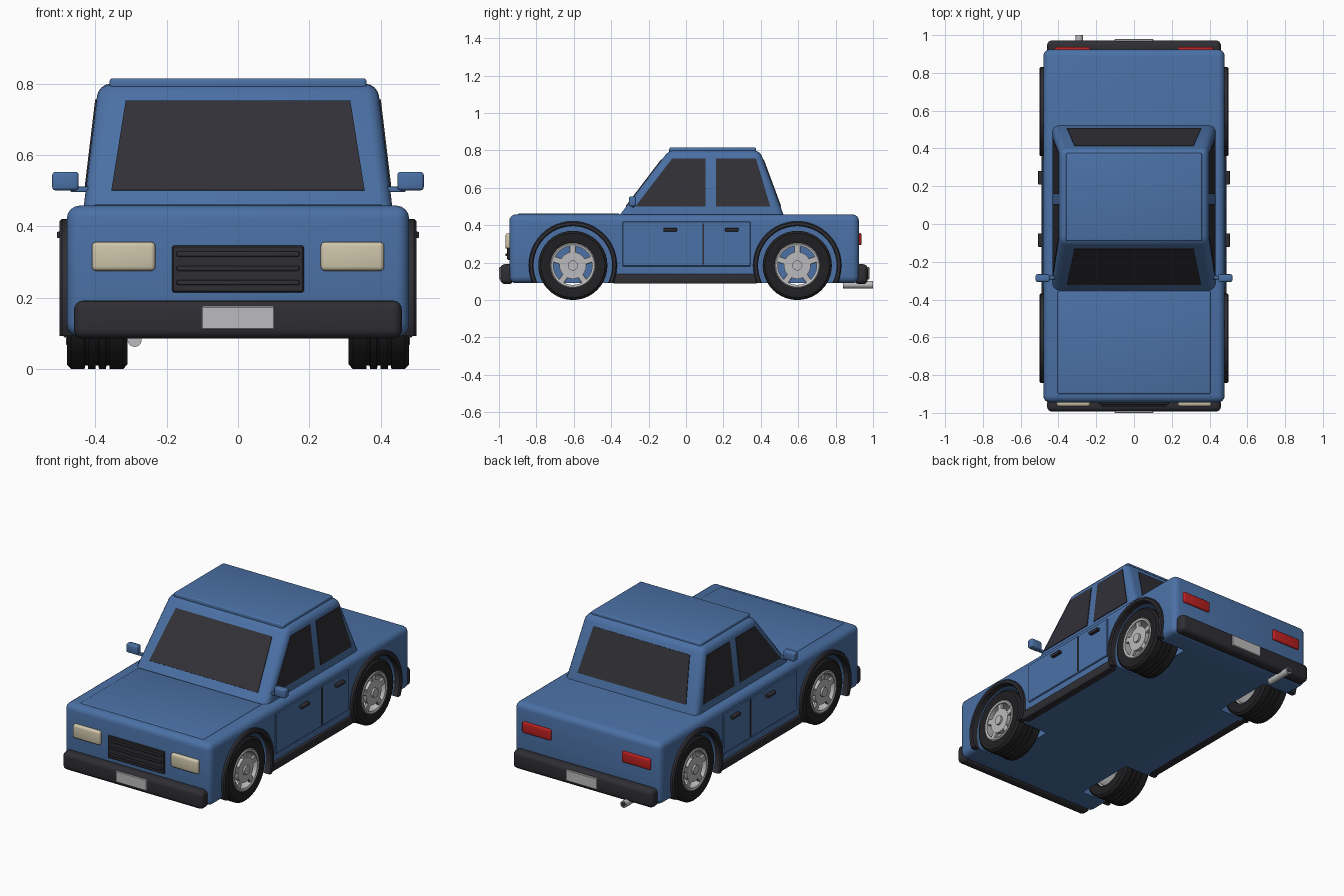
import bpy, bmesh, math
from mathutils import Vector, Matrix

old = bpy.data.objects.get("Cube")
if old:
    bpy.data.objects.remove(old, do_unlink=True)


def material(name, r, g, b):
    m = bpy.data.materials.new(name)
    m.use_nodes = True
    m.diffuse_color = (r, g, b, 1)
    m.node_tree.nodes["Principled BSDF"].inputs["Base Color"].default_value = (r, g, b, 1)
    return m


BLUE = material("blue paint", 0.07, 0.165, 0.38)
TRIM = material("dark trim", 0.027, 0.027, 0.034)
GLASS = material("dark glass", 0.03, 0.03, 0.038)
RUBBER = material("black rubber", 0.015, 0.015, 0.017)
METAL = material("light metal", 0.5, 0.5, 0.51)
LAMP = material("cream lamp", 0.62, 0.56, 0.40)
RED = material("red lamp", 0.5, 0.015, 0.015)
parts = []


def finish(bm, name, mat):
    bmesh.ops.recalc_face_normals(bm, faces=bm.faces)
    mesh = bpy.data.meshes.new(name)
    bm.to_mesh(mesh)
    bm.free()
    mesh.materials.append(mat)
    ob = bpy.data.objects.new(name, mesh)
    bpy.context.collection.objects.link(ob)
    parts.append(ob)
    return ob


def box(name, x, y, z, mat, bevel=0.0, top=None, segments=3):
    """Box from ranges; top gives the x and y ranges of a tapered upper face."""
    bm = bmesh.new()
    bmesh.ops.create_cube(bm, size=1)
    for v in bm.verts:
        tx, ty = top if top and v.co.z > 0 else (x, y)
        v.co = (tx[v.co.x > 0], ty[v.co.y > 0], z[v.co.z > 0])
    if bevel:
        bmesh.ops.bevel(bm, geom=bm.edges[:], offset=bevel, segments=segments,
                        profile=0.5, affect='EDGES')
    return finish(bm, name, mat)


def sided(s, a, b):
    return tuple(sorted((s * a, s * b)))


def panel(name, points, mat, half=0.004):
    """Thin plate straddling a flat outline."""
    bm = bmesh.new()
    face = bm.faces.new([bm.verts.new(p) for p in points])
    face.normal_update()
    n = face.normal.copy()
    bmesh.ops.translate(bm, verts=bm.verts[:], vec=-n * half)
    new = bmesh.ops.extrude_face_region(bm, geom=[face])["geom"]
    verts = [g for g in new if isinstance(g, bmesh.types.BMVert)]
    bmesh.ops.translate(bm, verts=verts, vec=n * half * 2)
    return finish(bm, name, mat)


def lathe(name, profile, centre, mat, steps=40, floor=None):
    """Spin a closed (x, radius) profile about an axis along x."""
    bm = bmesh.new()
    rings = []
    for i in range(steps):
        a = math.tau * i / steps
        rings.append([bm.verts.new(Vector(centre) + Vector((px, r * math.sin(a), r * math.cos(a))))
                      for px, r in profile])
    n = len(profile)
    for i in range(steps):
        p, q = rings[i], rings[(i + 1) % steps]
        for j in range(n):
            k = (j + 1) % n
            bm.faces.new((p[j], p[k], q[k], q[j]))
    if floor is not None:
        cut = bmesh.ops.bisect_plane(bm, geom=bm.verts[:] + bm.edges[:] + bm.faces[:],
                                     plane_co=(0, 0, floor), plane_no=(0, 0, -1), clear_outer=True)
        edges = [g for g in cut["geom_cut"] if isinstance(g, bmesh.types.BMEdge)]
        bmesh.ops.holes_fill(bm, edges=edges)
    return finish(bm, name, mat)


def cylinder(name, centre, radius, depth, axis, mat, sides=24):
    bm = bmesh.new()
    turn = Matrix.Rotation(math.pi / 2, 4, 'Y' if axis == 'x' else 'X')
    bmesh.ops.create_cone(bm, cap_ends=True, segments=sides, radius1=radius, radius2=radius,
                          depth=depth, matrix=Matrix.Translation(centre) @ turn)
    return finish(bm, name, mat)


# Lower body with wheel wells
AXLES = {"front": -0.605, "rear": 0.595}
HUB_Z = 0.185
body = box("body", (-0.48, 0.48), (-0.945, 0.925), (0.09, 0.458), BLUE, 0.036, segments=4)
bpy.context.view_layer.objects.active = body
for y in AXLES.values():
    for s in (1, -1):
        well = cylinder("well_cutter", (s * 0.45, y, HUB_Z), 0.212, 0.32, 'x', BLUE, 40)
        well.hide_render = True
        mod = body.modifiers.new("well", 'BOOLEAN')
        mod.operation, mod.solver, mod.object = 'DIFFERENCE', 'EXACT', well
        bpy.ops.object.modifier_apply(modifier=mod.name)
        parts.remove(well)
        bpy.data.objects.remove(well, do_unlink=True)

# Cabin, roof and hood
Z0, Z1 = 0.42, 0.80


def side_x(z):
    return 0.432 - 0.12 * (z - 0.46)


def front_y(z):
    return -0.35 + 0.76 * (z - 0.46)


def back_y(z):
    return 0.52 - 0.37 * (z - 0.46)


def cabin_range(z):
    return (-side_x(z), side_x(z)), (front_y(z), back_y(z))


box("cabin", *cabin_range(Z0), (Z0, Z1), BLUE, 0.034, top=cabin_range(Z1), segments=4)
box("roof_panel", (-0.36, 0.36), (-0.09, 0.375), (0.785, 0.815), BLUE, 0.008)
box("hood", (-0.405, 0.405), (-0.90, -0.355), (0.437, 0.463), BLUE, 0.008)

# Windows lying on the cabin faces
for name, depth in (("windshield", front_y), ("rear_window", back_y)):
    panel(name, [(x, depth(z), z) for x, z in
                 ((-0.355, 0.50), (0.355, 0.50), (0.315, 0.75), (-0.315, 0.75))], GLASS)
SIDE_GLASS = {
    "front": ((-0.27, 0.50), (0.105, 0.50), (0.105, 0.755), (-0.075, 0.755)),
    "rear": ((0.16, 0.50), (0.45, 0.50), (0.375, 0.755), (0.16, 0.755)),
}

for s, side in ((1, "left"), (-1, "right")):
    for end, outline in SIDE_GLASS.items():
        panel(f"{side}_{end}_window", [(s * side_x(z), y, z) for y, z in outline], GLASS)

    # Doors, handles and sills
    box(f"{side}_doors", sided(s, 0.46, 0.487), (-0.34, 0.345), (0.18, 0.42), BLUE, 0.004, segments=1)
    box(f"{side}_door_gap", sided(s, 0.48, 0.489), (0.087, 0.097), (0.19, 0.41), TRIM)
    for y in (-0.085, 0.245):
        box(f"{side}_door_handle", sided(s, 0.48, 0.508), (y - 0.036, y + 0.036),
            (0.367, 0.385), TRIM, 0.004)
    box(f"{side}_sill", sided(s, 0.44, 0.49), (-0.39, 0.38), (0.088, 0.14), TRIM, 0.006)

    # Mirrors
    box(f"{side}_mirror_arm", sided(s, 0.40, 0.47), (-0.293, -0.273), (0.496, 0.511), BLUE, 0.004)
    box(f"{side}_mirror", sided(s, 0.447, 0.521), (-0.306, -0.266), (0.501, 0.553), BLUE, 0.009)

    # Lamps
    box(f"{side}_headlight", sided(s, 0.232, 0.41), (-0.965, -0.92), (0.275, 0.356), LAMP, 0.012)
    box(f"{side}_tail_light", sided(s, 0.232, 0.42), (0.90, 0.938), (0.293, 0.358), RED, 0.009)

    # Arches and wheels
    for end, y in AXLES.items():
        hub = (0, y, HUB_Z)
        label = f"{side}_{end}"
        lathe(f"{label}_arch", [(s * x, r) for x, r in
              ((0.46, 0.21), (0.494, 0.21), (0.50, 0.216), (0.50, 0.23), (0.494, 0.236), (0.46, 0.236))],
              hub, TRIM, 48, floor=0.092)
        tread = [(0.31, 0.12), (0.31, 0.172), (0.322, 0.185)]
        for groove in (0.365, 0.395, 0.425):
            tread += [(groove - 0.005, 0.185), (groove - 0.004, 0.176),
                      (groove + 0.004, 0.176), (groove + 0.005, 0.185)]
        tread += [(0.468, 0.185), (0.48, 0.172), (0.48, 0.135), (0.474, 0.118)]
        lathe(f"{label}_tyre", [(s * x, r) for x, r in tread], hub, RUBBER)
        lathe(f"{label}_rim", [(s * x, r) for x, r in
              ((0.33, 0.108), (0.33, 0.121), (0.478, 0.121), (0.482, 0.116), (0.478, 0.104))],
              hub, METAL)
        cylinder(f"{label}_hub_disc", (s * 0.463, y, HUB_Z), 0.072, 0.022, 'x', METAL, 32)
        cylinder(f"{label}_hub_cap", (s * 0.47, y, HUB_Z), 0.027, 0.03, 'x', METAL, 20)
        for i in range(5):
            spoke = box(f"{label}_spoke", sided(s, 0.455, 0.473), (-0.017, 0.017),
                        (0.05, 0.112), METAL, 0.003, segments=1)
            spoke.data.transform(Matrix.Translation(hub) @ Matrix.Rotation(math.tau * i / 5, 4, 'X'))

# Bumpers and blank plates
for name, y, plate in (("front", (-0.993, -0.922), (-1.0, -0.98)), ("rear", (0.90, 0.972), (0.96, 0.98))):
    box(f"{name}_bumper", (-0.46, 0.46), y, (0.085, 0.192), TRIM, 0.026, segments=4)
    box(f"{name}_plate", (-0.102, 0.102), plate, (0.11, 0.176), METAL, 0.003, segments=1)

# Grille with slats
box("grille", (-0.185, 0.185), (-0.956, -0.92), (0.215, 0.346), TRIM, 0.004, segments=1)
for z in (0.242, 0.282, 0.322):
    box("grille_slat", (-0.172, 0.172), (-0.965, -0.94), (z - 0.007, z + 0.007), TRIM, 0.004)

# Exhaust pipe
lathe_pipe = cylinder("exhaust_pipe", (-0.29, 0.92, 0.082), 0.02, 0.16, 'y', METAL)
cylinder("exhaust_opening", (-0.29, 0.997, 0.082), 0.014, 0.008, 'y', TRIM)

# Smooth shading with crisp edges
bpy.ops.object.select_all(action='DESELECT')
for ob in parts:
    ob.select_set(True)
bpy.context.view_layer.objects.active = body
bpy.ops.object.shade_smooth_by_angle(angle=math.radians(35))
